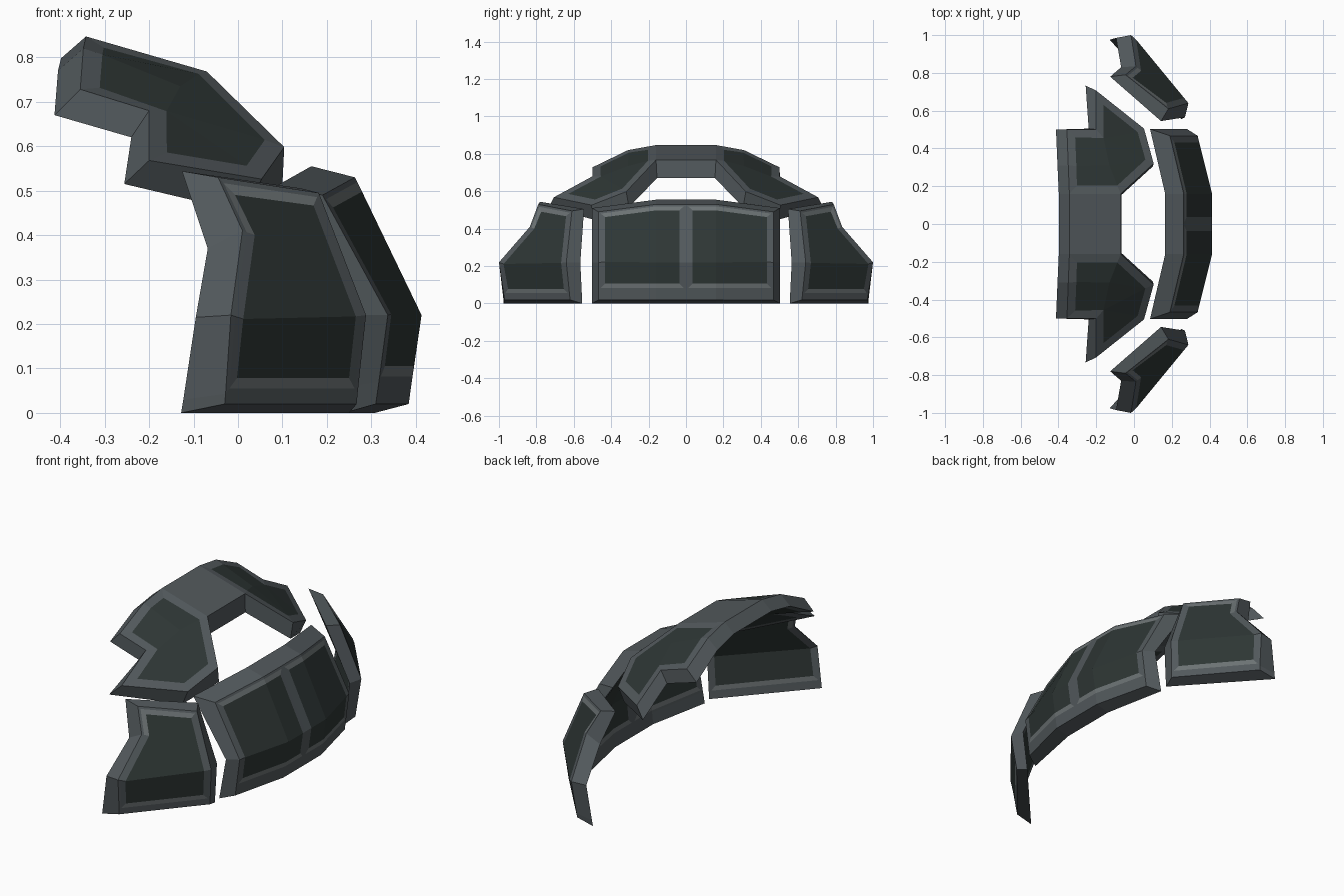
import bpy, bmesh
from mathutils import Vector

if "Cube" in bpy.data.objects:
    bpy.data.objects.remove(bpy.data.objects["Cube"])


def mat(name, rgb):
    m = bpy.data.materials.new(name)
    m.diffuse_color = (*rgb, 1)
    m.use_nodes = True
    m.node_tree.nodes["Principled BSDF"].inputs["Base Color"].default_value = m.diffuse_color
    return m


MATS = [mat("frame_grey", (0.085, 0.10, 0.108)),
        mat("panel_dark_green", (0.027, 0.037, 0.035)),
        mat("trim_light_grey", (0.15, 0.17, 0.175))]


def flip(p):
    return (p[0], -p[1], p[2])


def plate(name, outer, inner, faces, groups, margin, trim=0, low=0):
    """Closed armour plate: outer and inner skin, sloped rim, inset panels."""
    bm = bmesh.new()
    vo = [bm.verts.new(p) for p in outer]
    vi = [bm.verts.new(p) for p in inner]
    pair = dict(zip(vo, vi))
    front = [bm.faces.new([vo[i] for i in f]) for f in faces]
    # rim from every open edge to the matching inner point
    for e in [e for e in bm.edges if e.is_boundary]:
        a, b = e.verts
        bm.faces.new((a, b, pair[b], pair[a]))
    back = [bm.faces.new([vi[i] for i in reversed(f)]) for f in faces]
    bmesh.ops.recalc_face_normals(bm, faces=bm.faces[:])
    bm.normal_update()
    # painted panels on both skins, light trim along top and bottom
    for skin in (front, back):
        for g in groups:
            region = [skin[i] for i in g]
            bmesh.ops.inset_region(bm, faces=region, thickness=margin, use_even_offset=True)
            if trim:
                ring = bmesh.ops.inset_region(bm, faces=region, thickness=trim,
                                              use_even_offset=True)["faces"]
                for f in ring:
                    z = f.calc_center_median().z
                    f.material_index = 2 if z > 0.44 or z < low else 0
            for f in region:
                f.material_index = 1
    me = bpy.data.meshes.new(name)
    bm.to_mesh(me)
    bm.free()
    for m in MATS:
        me.materials.append(m)
    ob = bpy.data.objects.new(name, me)
    bpy.context.collection.objects.link(ob)


# front plate: columns across y, rows up z
mid = [(0.384, 0.02), (0.391, 0.07), (0.413, 0.22), (0.263, 0.53)]
end = [(0.31, 0.02), (0.317, 0.07), (0.337, 0.22), (0.19, 0.49)]
mid_in = [(0.308, 0), (0.314, 0.06), (0.33, 0.22), (0.165, 0.555)]
end_in = [(0.24, 0), (0.251, 0.06), (0.28, 0.22), (0.085, 0.51)]
outer, inner = [], []
for y in (-0.467, -0.16, 0, 0.16, 0.467):
    tip = abs(y) > 0.3
    outer += [(x, y, z) for x, z in (end if tip else mid)]
    inner += [(x, y * (1.077 if tip else 1), z) for x, z in (end_in if tip else mid_in)]
faces = [(c * 4 + r, c * 4 + 4 + r, c * 4 + 5 + r, c * 4 + 1 + r)
         for c in range(4) for r in range(3)]
plate("front_plate", outer, inner, faces, [(1, 2, 4, 5), (7, 8, 10, 11)],
      0.012, 0.024, 0.12)

# side plates
outer = [(-0.03, 0.97, 0.02), (0.267, 0.62, 0.02), (0.288, 0.64, 0.22), (0.182, 0.61, 0.495),
         (-0.045, 0.79, 0.53), (0.01, 0.835, 0.41), (-0.016, 1.0, 0.22),
         (-0.028, 0.9735, 0.043), (0.269, 0.622, 0.043)]
inner = [(-0.128, 0.975, 0), (0.25, 0.555, 0), (0.27, 0.565, 0.22), (0.143, 0.545, 0.505),
         (-0.126, 0.78, 0.544), (-0.068, 0.83, 0.37), (-0.095, 0.985, 0.215),
         (-0.123, 0.977, 0.03), (0.253, 0.556, 0.03)]
for side, fn in (("left", flip), ("right", lambda p: p)):
    plate(side + "_side_plate", [fn(p) for p in outer], [fn(p) for p in inner],
          [(7, 8, 2, 6), (6, 2, 3, 4, 5), (0, 1, 8, 7)], [(0, 1)],
          0.012, 0.024, 0.1)

# upper yoke: one arm, mirrored, joined by a centre face
arm = [(-0.342, 0.16, 0.847), (-0.348, 0.31, 0.82), (-0.355, 0.5, 0.728), (-0.2, 0.5, 0.68),
       (-0.2, 0.706, 0.568), (0.053, 0.505, 0.526), (0.104, 0.32, 0.598),
       (-0.07, 0.16, 0.768), (-0.13, 0.31, 0.735)]
arm_in = [(-0.398, 0.16, 0.798), (-0.405, 0.31, 0.77), (-0.413, 0.5, 0.67), (-0.24, 0.505, 0.62),
          (-0.256, 0.733, 0.515), (0.02, 0.5, 0.45), (0.1, 0.305, 0.515), (-0.065, 0.155, 0.67),
          (-0.16, 0.31, 0.655)]
n = len(arm)
half = [(0, 1, 8, 7), (7, 8, 6), (1, 2, 3, 8), (8, 3, 6), (3, 5, 6), (3, 4, 5)]
faces = half + [tuple(i + n for i in reversed(f)) for f in half] + [(0, 7, 7 + n, n)]
plate("upper_yoke", arm + [flip(p) for p in arm], arm_in + [flip(p) for p in arm_in],
      faces, [range(0, 6), range(6, 12)], 0.045)
